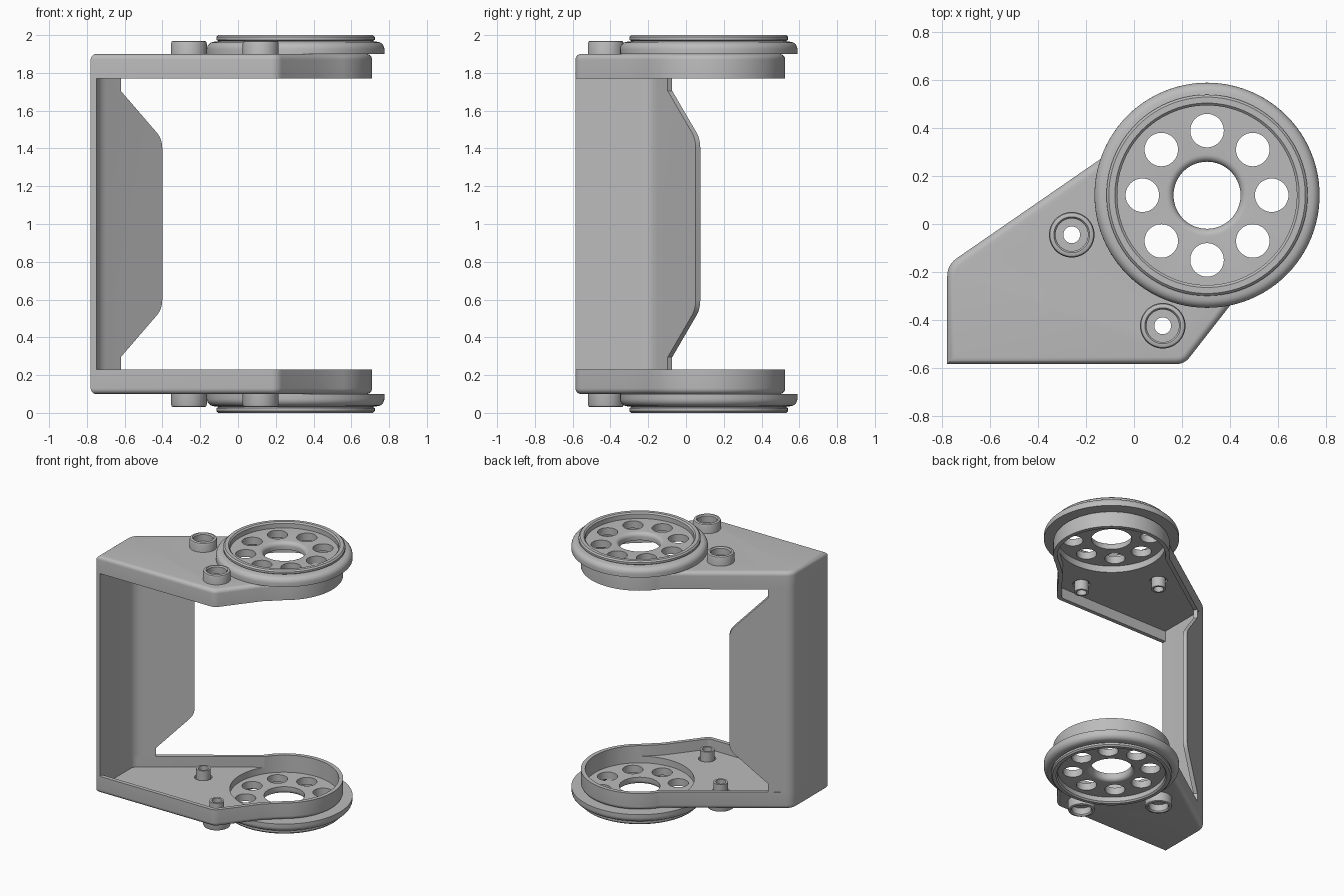
import bpy, bmesh, math
from mathutils import Vector

cube = bpy.data.objects.get("Cube")
if cube:
    bpy.data.objects.remove(cube)

grey = bpy.data.materials.new("plain_grey")
grey.use_nodes = True
grey.diffuse_color = (0.5, 0.5, 0.5, 1)
grey.node_tree.nodes["Principled BSDF"].inputs["Base Color"].default_value = (0.5, 0.5, 0.5, 1)

MID = 1.0                              # height of the mirror plane
WHEEL = Vector((0.305, 0.12))          # centre of the round end
WALL = 0.03                            # wall thickness
SLOPE = Vector((0.828, 0.561))         # direction of the slanted back side
BACK = Vector((-0.78, -0.17))          # back corner where the slant starts
BOSSES = [Vector((-0.26, -0.045)), Vector((0.12, -0.425))]


def make(name, bm):
    """Turn a bmesh into an object standing on the mirror plane."""
    bmesh.ops.recalc_face_normals(bm, faces=bm.faces)
    mesh = bpy.data.meshes.new(name)
    bm.to_mesh(mesh)
    bm.free()
    mesh.materials.append(grey)
    ob = bpy.data.objects.new(name, mesh)
    ob.location.z = MID
    bpy.context.collection.objects.link(ob)
    return ob


def loft(name, loops):
    """Closed solid through equal loops of 3D points."""
    bm = bmesh.new()
    rings = [[bm.verts.new(p) for p in loop] for loop in loops]
    n = len(rings[0])
    for a, b in zip(rings, rings[1:]):
        for i in range(n):
            j = (i + 1) % n
            bm.faces.new((a[i], a[j], b[j], b[i]))
    bm.faces.new(rings[0][::-1])
    bm.faces.new(rings[-1])
    return make(name, bm)


def arc(c, r, a0, a1, n):
    angles = [math.radians(a0 + (a1 - a0) * i / n) for i in range(n + 1)]
    return [Vector((c[0] + r * math.cos(a), c[1] + r * math.sin(a))) for a in angles]


def round_corner(prev, p, nxt, size, n=6):
    """Points of a soft corner (quadratic curve)."""
    p = Vector(p)
    a = p + (Vector(prev) - p).normalized() * size
    b = p + (Vector(nxt) - p).normalized() * size
    ts = [i / n for i in range(n + 1)]
    return [a * (1 - t) ** 2 + p * 2 * t * (1 - t) + b * t * t for t in ts]


def inset(pts, d):
    """Move a counter-clockwise outline inwards with mitred corners."""
    out = []
    for i, p in enumerate(pts):
        e1 = (p - pts[i - 1]).normalized()
        e2 = (pts[(i + 1) % len(pts)] - p).normalized()
        n1, n2 = Vector((-e1.y, e1.x)), Vector((-e2.y, e2.x))
        out.append(p + (n1 + n2) * d / (1 + n1.dot(n2)))
    return out


def stack(name, pts, levels):
    """Loft of an outline through (height, inset) levels."""
    return loft(name, [[(p.x, p.y, z) for p in inset(pts, d)] for z, d in levels])


def lathe(name, c, profile, n=72):
    """Ring with a closed (radius, height) cross-section."""
    bm = bmesh.new()
    rings = []
    for i in range(n):
        a = math.tau * i / n
        rings.append([bm.verts.new((c[0] + r * math.cos(a), c[1] + r * math.sin(a), z))
                      for r, z in profile])
    for i in range(n):
        a, b = rings[i], rings[(i + 1) % n]
        for k in range(len(profile)):
            m = (k + 1) % len(profile)
            bm.faces.new((a[k], a[m], b[m], b[k]))
    return make(name, bm)


def drill(c, r, z0, z1, n=48):
    return stack("cutter", arc(c, r, 0, 360, n)[:-1], [(z0, 0), (z1, 0)])


def finish(ob, cutters=(), mirror=True):
    """Cut, mirror to the other end and shade."""
    for c in cutters:
        m = ob.modifiers.new("cut", "BOOLEAN")
        m.operation, m.solver, m.object = "DIFFERENCE", "EXACT", c
    if mirror:
        m = ob.modifiers.new("mirror", "MIRROR")
        m.use_axis = (False, False, True)
        m.use_mirror_merge = False
    bpy.context.view_layer.update()
    dg = bpy.context.evaluated_depsgraph_get()
    mesh = bpy.data.meshes.new_from_object(ob.evaluated_get(dg))
    ob.modifiers.clear()
    ob.data = mesh
    for c in cutters:
        bpy.data.objects.remove(c)
    bpy.ops.object.select_all(action="DESELECT")
    ob.select_set(True)
    bpy.context.view_layer.objects.active = ob
    bpy.ops.object.shade_smooth_by_angle(angle=math.radians(32))


# End trays: hollow plates with a round end
front_left, front_right = Vector((-0.78, -0.585)), Vector((0.21, -0.585))
neck = Vector((0.42, -0.316))
back_corner = round_corner(BACK + SLOPE, BACK, front_left, 0.05)
outline = ([front_left] + round_corner(front_left, front_right, neck, 0.035) + [neck]
           + arc(WHEEL, 0.405, -55, 146, 48) + back_corner)
edge = [(0.9 - 0.03 * (1 - math.sin(a)), 0.03 * (1 - math.cos(a)))
        for a in (math.radians(15 * i) for i in range(7))]
tray = stack("end_trays", outline, [(0.77, 0)] + edge)
cavity = stack("cutter", outline, [(0.7, WALL), (0.85, WALL)])
finish(tray, [cavity, drill(WHEEL, 0.375, 0.72, 0.95, 96)]
       + [drill(b, 0.06, 0.6, 1) for b in BOSSES])

# Perforated discs with rolled flange and raised rim
flange = [(0.43 + 0.04 * math.cos(a), 0.925 + 0.04 * math.sin(a))
          for a in (math.radians(90 - 15 * i) for i in range(7))]
hub = [(0.17 - 0.03 * math.cos(a), 0.925 + 0.03 * math.sin(a))
       for a in (math.radians(15 * i) for i in range(7))]
disc = lathe("end_discs", WHEEL, [(0.14, 0.9)] + hub
             + [(0.375, 0.955), (0.375, 0.99), (0.385, 1), (0.41, 1), (0.42, 0.99),
                (0.42, 0.975), (0.408, 0.968)] + flange + [(0.47, 0.9)], 96)
finish(disc, [drill(p, 0.07, 0.8, 1.1) for p in arc(WHEEL, 0.27, 0, 315, 7)])

# Screw bosses with counterbore outside and post inside
for i, b in enumerate(BOSSES):
    boss = lathe("screw_bosses_%d" % (i + 1), b,
                 [(0.035, 0.78), (0.035, 0.91), (0.068, 0.91), (0.068, 0.96), (0.075, 0.97),
                  (0.083, 0.97), (0.091, 0.966), (0.095, 0.955), (0.095, 0.87),
                  (0.05, 0.87), (0.05, 0.78)], 48)
    finish(boss)

# Spine: bent side wall whose slanted panel tapers towards the trays
far = BACK + SLOPE * 0.6
normal = Vector((-SLOPE.y, SLOPE.x))
outer = [far] + back_corner + [front_left]
inner_corner = BACK + Vector((WALL, -0.014))
inner_front = front_left + Vector((WALL, 0))
inner_far = far - normal * WALL
inner = [inner_front] + round_corner(inner_front, inner_corner, inner_far, 0.06) + [inner_far]
spine = stack("spine", outer + inner, [(-0.77, 0), (0.77, 0)])
top = [Vector(p) for p in ((0.173, 0.9), (0.173, 0.705), (0.438, 0.45), (0.438, 0))]
half = top[:2] + round_corner(top[1], top[2], top[3], 0.05)
shape = [(1, 0.9)] + half + [(s, -z) for s, z in reversed(half)] + [(1, -0.9)]


def on_panel(s, z, w):
    p = BACK + SLOPE * s + normal * w
    return (p.x, p.y, z)


taper = loft("cutter", [[on_panel(s, z, w) for s, z in shape] for w in (-0.1, 0.1)])
finish(spine, [taper], mirror=False)
